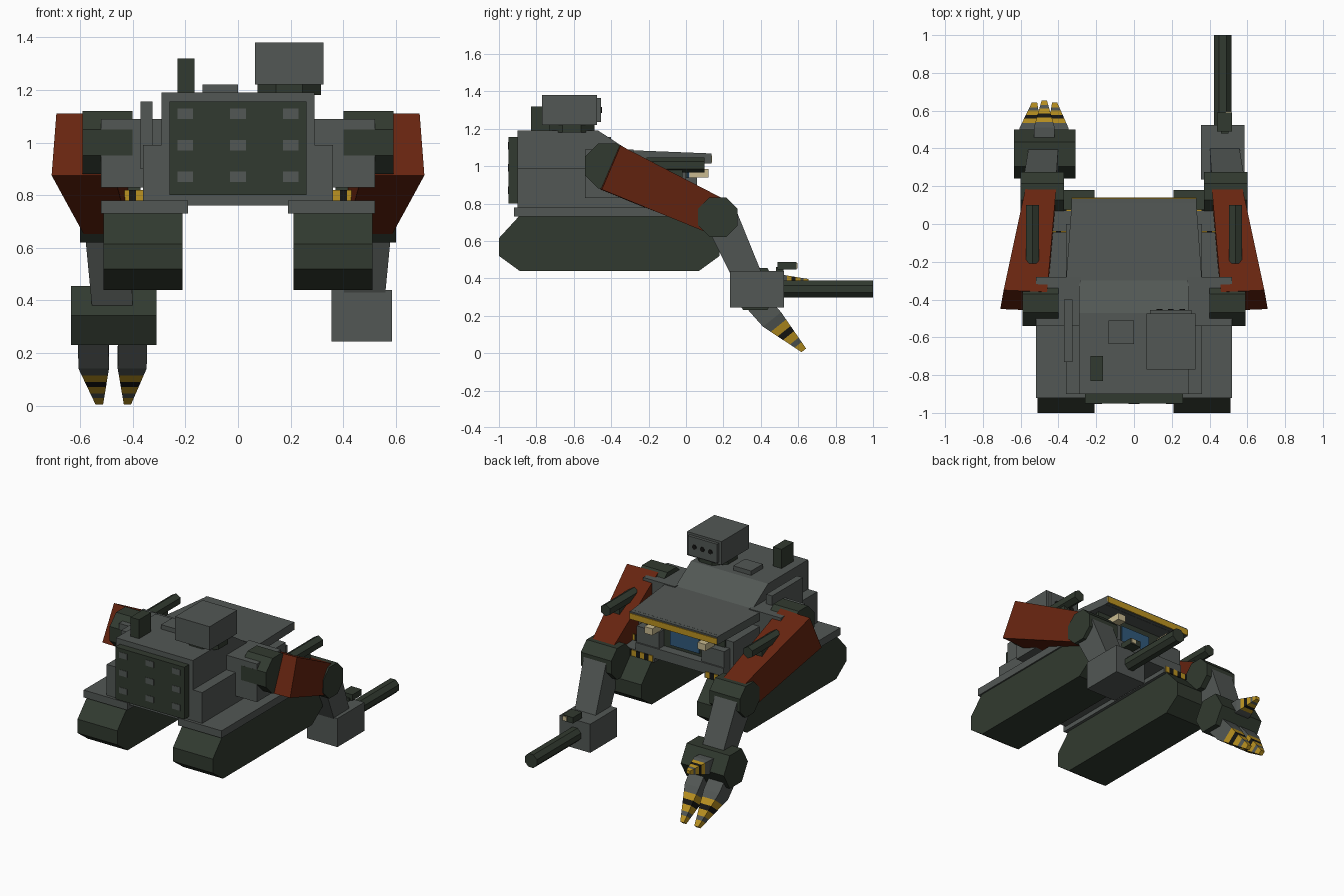
import bpy, bmesh, math
from mathutils import Vector

if "Cube" in bpy.data.objects:
    bpy.data.objects.remove(bpy.data.objects["Cube"])


def material(name, rgb):
    m = bpy.data.materials.new(name)
    m.use_nodes = True
    m.diffuse_color = (*rgb, 1)
    node = m.node_tree.nodes["Principled BSDF"]
    node.inputs["Base Color"].default_value = (*rgb, 1)
    node.inputs["Roughness"].default_value = 0.9
    return m


GREY = material("hull grey", (0.085, 0.096, 0.09))
DARK = material("dark green", (0.031, 0.042, 0.029))
RUST = material("rust red", (0.135, 0.018, 0.005))
YELLOW = material("hazard yellow", (0.5, 0.29, 0.015))
TAN = material("lamp cream", (0.58, 0.49, 0.28))
BLUE = material("window blue", (0.03, 0.1, 0.2))
BLACK = material("black", (0.008, 0.008, 0.007))


def loft(name, rings, mats, band=None):
    """Skin a run of matching rings and cap both ends; band lists a material per segment."""
    mats = mats if isinstance(mats, list) else [mats]
    bm = bmesh.new()
    loops = [[bm.verts.new(p) for p in ring] for ring in rings]
    n = len(loops[0])
    for s, (a, b) in enumerate(zip(loops, loops[1:])):
        for i in range(n):
            f = bm.faces.new((a[i], a[(i + 1) % n], b[(i + 1) % n], b[i]))
            f.material_index = band[s] if band else 0
    bm.faces.new(loops[0][::-1])
    bm.faces.new(loops[-1]).material_index = band[-1] if band else 0
    bmesh.ops.recalc_face_normals(bm, faces=bm.faces)
    mesh = bpy.data.meshes.new(name)
    bm.to_mesh(mesh)
    bm.free()
    for m in mats:
        mesh.materials.append(m)
    ob = bpy.data.objects.new(name, mesh)
    bpy.context.collection.objects.link(ob)
    return ob


def box(name, x, y, z, mat):
    quad = lambda h: [(x[0], y[0], h), (x[1], y[0], h), (x[1], y[1], h), (x[0], y[1], h)]
    return loft(name, [quad(z[0]), quad(z[1])], mat)


def prism(name, x, profile, mat):
    """Side profile (y, z) stretched across x."""
    return loft(name, [[(h, *p) for p in profile] for h in x], mat)


def ngon(cu, cv, r, n, turn=0.0):
    return [(cu + r * math.cos(math.tau * (i + turn) / n),
             cv + r * math.sin(math.tau * (i + turn) / n)) for i in range(n)]


def tube(name, y, x, z, r, n, mat):
    """Faceted bar running along y."""
    return loft(name, [[(u, h, v) for u, v in ngon(x, z, r, n, 0.5)] for h in y], mat)


def span(s, a, b):
    return tuple(sorted((s * a, s * b)))


def hazard(name, x, y, z, count):
    """Row of alternating yellow and black plates along x."""
    w = (x[1] - x[0]) / count
    for i in range(count):
        box(f"{name}_{i + 1}", (x[0] + i * w, x[0] + (i + 1) * w), y, z, BLACK if i % 2 else YELLOW)


# Hull
box("hull", (-0.36, 0.36), (-0.9, 0), (0.76, 0.99), GREY)
prism("upper_hull", (-0.29, 0.29),
      [(-0.9, 0.97), (-0.9, 1.19), (-0.47, 1.19), (-0.3, 1.08), (-0.02, 1.06), (-0.02, 0.97)], GREY)
box("engine_panel", (-0.26, 0.26), (-0.95, -0.88), (0.8, 1.155), DARK)
for col in range(3):
    for row in range(3):
        x, z = -0.2 + 0.2 * col, 0.87 + 0.12 * row
        box(f"panel_patch_{col}_{row}", (x - 0.03, x + 0.03), (-0.952, -0.949), (z - 0.02, z + 0.02), GREY)
box("side_locker", (-0.37, -0.325), (-0.73, -0.4), (0.9, 1.155), GREY)
box("exhaust", (-0.23, -0.165), (-0.83, -0.7), (1.18, 1.32), DARK)
box("roof_hatch", (-0.135, 0), (-0.635, -0.51), (1.18, 1.22), GREY)

# Sensor turret
loft("turret_ring", [[(u, v, h) for u, v in ngon(0.195, -0.61, 0.13, 8, 0.5)] for h in (1.18, 1.23)], DARK)
box("turret", (0.065, 0.325), (-0.77, -0.475), (1.22, 1.38), GREY)
box("turret_face", (0.085, 0.305), (-0.48, -0.455), (1.235, 1.365), GREY)
for i in range(3):
    tube(f"turret_lens_{i + 1}", (-0.456, -0.45), 0.135 + 0.06 * i, 1.3, 0.016, 8, BLACK)

# Cockpit front under an overhanging hood
hood = [(-0.36, -0.3), (0.36, -0.3), (0.33, 0.11), (-0.33, 0.11)]
loft("hood", [[(x, y, 1.07 - 0.04 * (y + 0.3) + d) for x, y in hood] for d in (-0.04, 0.015)], GREY)
box("hood_lip", (-0.33, 0.33), (0.1, 0.135), (1.015, 1.068), GREY)
box("hood_stripe", (-0.33, 0.33), (0.134, 0.14), (1.018, 1.058), YELLOW)
box("cockpit_back", (-0.3, 0.3), (-0.01, 0.008), (0.8, 1.03), DARK)
box("cockpit_window", (-0.11, 0.11), (0.007, 0.015), (0.85, 0.98), BLUE)
box("cockpit_sill", (-0.33, 0.33), (-0.01, 0.07), (0.76, 0.83), GREY)

for s, side in ((1, "left"), (-1, "right")):
    # Tracks and fenders
    prism(f"{side}_track", span(s, 0.21, 0.51),
          [(-1, 0.52), (-1, 0.615), (-0.89, 0.735), (0.07, 0.735), (0.18, 0.615),
           (0.18, 0.52), (0.07, 0.44), (-0.89, 0.44)], DARK)
    box(f"{side}_fender", span(s, 0.19, 0.52), (-0.92, 0.07), (0.73, 0.78), GREY)
    hazard(f"{side}_fender_stripe", span(s, 0.2, 0.42), (0.069, 0.076), (0.735, 0.775), 7)
    hazard(f"{side}_fender_marker", span(s, 0.36, 0.44), (-0.045, -0.038), (0.78, 0.82), 3)
    box(f"{side}_cheek", span(s, 0.16, 0.33), (-0.01, 0.06), (0.78, 0.94), GREY)
    box(f"{side}_headlamp", span(s, 0.17, 0.23), (0.02, 0.12), (0.94, 0.985), TAN)

    # Shoulder and upper arm
    box(f"{side}_shoulder_mount", span(s, 0.28, 0.52), (-0.54, -0.28), (0.83, 1.09), GREY)
    prism(f"{side}_shoulder_joint", span(s, 0.4, 0.59), ngon(-0.42, 1.0, 0.13, 8, 0.5), DARK)
    rear = [(0.46, -0.36, 1.11), (0.69, -0.35, 1.11), (0.708, -0.45, 0.875), (0.47, -0.46, 0.875)]
    fore = [(0.41, 0.21, 0.82), (0.57, 0.21, 0.82), (0.585, 0.1, 0.65), (0.41, 0.1, 0.65)]
    loft(f"{side}_upper_arm", [[(s * x, y, z) for x, y, z in q] for q in (rear, fore)], RUST)
    tube(f"{side}_arm_launcher", (-0.21, 0.1), s * 0.537, 1.005, 0.04, 6, DARK)
    box(f"{side}_launcher_foot", span(s, 0.515, 0.56), (-0.16, -0.02), (0.9, 0.99), DARK)

    # Elbow and forearm
    prism(f"{side}_elbow", span(s, 0.37, 0.6), ngon(0.17, 0.727, 0.115, 8, 0.5), DARK)
    top = [(0.41, 0.13, 0.64), (0.58, 0.13, 0.64), (0.58, 0.27, 0.76), (0.41, 0.27, 0.76)]
    end = [(0.4, 0.26, 0.38), (0.555, 0.26, 0.38), (0.555, 0.42, 0.39), (0.4, 0.42, 0.39)]
    loft(f"{side}_forearm", [[(s * x, y, z) for x, y, z in q] for q in (top, end)], GREY)

# Gun hand
box("gun_housing", (0.355, 0.585), (0.235, 0.525), (0.245, 0.44), GREY)
tube("gun_barrel", (0.5, 1.0), 0.47, 0.342, 0.049, 8, DARK)
box("gun_sight_stem", (0.46, 0.5), (0.48, 0.52), (0.43, 0.46), DARK)
box("gun_sight", (0.44, 0.52), (0.49, 0.59), (0.447, 0.487), DARK)
box("gun_sight_lens", (0.485, 0.515), (0.589, 0.596), (0.453, 0.481), TAN)

# Claw hand
prism("claw_wrist", (-0.635, -0.31), ngon(0.37, 0.343, 0.13, 6), DARK)


def finger(name, base, knuckle, tip, axis, half_width, depth):
    """Tapered finger with hazard bands near its tip."""
    base, knuckle, tip, axis = (Vector(v) for v in (base, knuckle, tip, axis))
    rings = []
    points = [base, knuckle] + [knuckle.lerp(tip, t) for t in (0.2, 0.38, 0.52, 0.7, 0.82, 1)]
    for i, c in enumerate(points):
        k = 1 if i < 2 else 1 - 0.75 * (c - knuckle).length / (tip - knuckle).length
        w, d = Vector((half_width * k, 0, 0)), axis.normalized() * depth * k
        rings.append([c - w - d, c + w - d, c + w + d, c - w + d])
    loft(name, rings, [GREY, YELLOW, BLACK], [0, 0, 1, 2, 1, 0, 1])


finger("outer_finger", (-0.55, 0.38, 0.27), (-0.548, 0.46, 0.18), (-0.527, 0.63, 0.015), (0, 1, 0.8), 0.058, 0.062)
finger("inner_finger", (-0.4, 0.38, 0.27), (-0.402, 0.46, 0.18), (-0.42, 0.63, 0.015), (0, 1, 0.8), 0.055, 0.062)
finger("thumb", (-0.475, 0.43, 0.37), (-0.475, 0.51, 0.375), (-0.475, 0.655, 0.385), (0, 0, 1), 0.055, 0.045)
